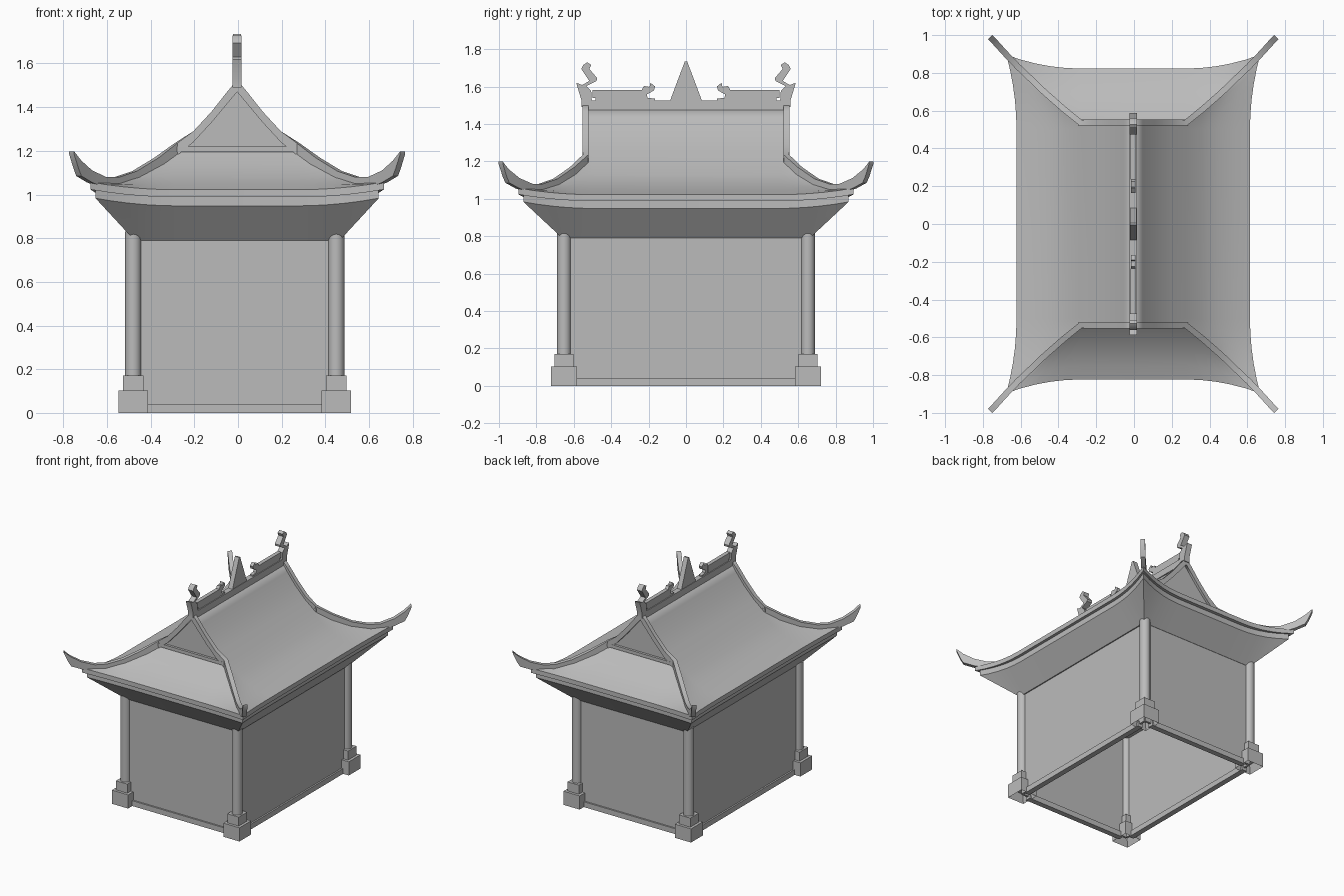
import bpy, bmesh, math
from mathutils import Vector

if "Cube" in bpy.data.objects:
    bpy.data.objects.remove(bpy.data.objects["Cube"])

stone = bpy.data.materials.new("plain_grey")
stone.use_nodes = True
stone.diffuse_color = (0.5, 0.5, 0.5, 1)
stone.node_tree.nodes["Principled BSDF"].inputs["Base Color"].default_value = (0.5, 0.5, 0.5, 1)

BODY_X = -0.015   # centre of the walls and columns
ROOF_X = -0.004   # centre of the roof


def finish(name, bm, loc=(0, 0, 0), mirror=(False, False), angle=35):
    bmesh.ops.remove_doubles(bm, verts=bm.verts, dist=0.0005)
    bmesh.ops.recalc_face_normals(bm, faces=bm.faces)
    mesh = bpy.data.meshes.new(name)
    bm.to_mesh(mesh)
    bm.free()
    mesh.materials.append(stone)
    ob = bpy.data.objects.new(name, mesh)
    bpy.context.collection.objects.link(ob)
    ob.location = loc
    bpy.ops.object.select_all(action='DESELECT')
    ob.select_set(True)
    bpy.context.view_layer.objects.active = ob
    bpy.ops.object.shade_smooth_by_angle(angle=math.radians(angle))
    if any(mirror):
        mod = ob.modifiers.new("mirror", 'MIRROR')
        mod.use_axis = (mirror[0], mirror[1], False)
    return ob


def box(name, size, centre, mirror=(False, False), hollow=0):
    bm = bmesh.new()
    bmesh.ops.create_cube(bm, size=1)
    for v in bm.verts:
        v.co = Vector(a * b + c for a, b, c in zip(v.co, size, centre))
    if hollow:
        bottom = min(bm.faces, key=lambda f: f.calc_center_median().z)
        bmesh.ops.inset_region(bm, faces=[bottom], thickness=hollow)
        bmesh.ops.translate(bm, verts=bottom.verts, vec=(0, 0, size[2] * 0.6))
    return finish(name, bm, (BODY_X, 0, 0), mirror)


def plate(name, outline, thickness, mirror=(False, True)):
    """Outline in y and z, extruded along x."""
    bm = bmesh.new()
    face = bm.faces.new([bm.verts.new((-thickness / 2, y, z)) for y, z in outline])
    new = bmesh.ops.extrude_face_region(bm, geom=[face])["geom"]
    moved = [g for g in new if isinstance(g, bmesh.types.BMVert)]
    bmesh.ops.translate(bm, verts=moved, vec=(thickness, 0, 0))
    return finish(name, bm, (ROOF_X, 0, 0), mirror)


def grid(bm, rows):
    """Join rows of points with quads."""
    vs = [[bm.verts.new(p) for p in r] for r in rows]
    for a, b in zip(vs, vs[1:]):
        for i in range(len(a) - 1):
            bm.faces.new((a[i], a[i + 1], b[i + 1], b[i]))


# Walls, sills and columns
CX, CY = 0.465, 0.652
box("front_and_back_wall", (2 * CX, 0.016, 0.79), (0, CY, 0.415), (False, True))
box("side_wall", (0.016, 2 * CY, 0.79), (CX, 0, 0.415), (True, False))
box("front_and_back_sill", (2 * CX - 0.1, 0.04, 0.04), (0, CY, 0.02), (False, True))
box("side_sill", (0.04, 2 * CY - 0.1, 0.04), (CX, 0, 0.02), (True, False))
box("column_foot", (0.135, 0.14, 0.103), (CX, CY, 0.0515), (True, True), hollow=0.025)
box("column_block", (0.095, 0.1, 0.07), (CX, CY, 0.136), (True, True))
bm = bmesh.new()
bmesh.ops.create_cone(bm, cap_ends=True, segments=20, radius1=0.037, radius2=0.037, depth=0.68)
bmesh.ops.translate(bm, verts=bm.verts, vec=(CX, CY, 0.49))
finish("column", bm, (BODY_X, 0, 0), (True, True))

# Roof curves: upper slope (x, z), then lower slopes meeting along the hip
UPPER = [(0, 1.505), (0.05, 1.435), (0.117, 1.35), (0.2, 1.265)]
SIDE = [(0.28, 1.20), (0.36, 1.13), (0.45, 1.08), (0.54, 1.045), (0.618, 1.022)]
FRONT = [(0.535, 1.20), (0.6, 1.14), (0.68, 1.085), (0.75, 1.05), (0.823, 1.022)]
HIP = [(0.28, 0.535, 1.20), (0.37, 0.61, 1.135), (0.48, 0.71, 1.075),
       (0.58, 0.805, 1.047), (0.672, 0.896, 1.057)]
STEPS = [i / 5 for i in range(6)]


def side_row(m, h):
    return [(m[0], 0, m[1])] + [
        (m[0] + (h[0] - m[0]) * s * s, 0.5 + (h[1] - 0.5) * s, m[1] + (h[2] - m[1]) * s * s)
        for s in STEPS]


def front_row(m, h):
    return [(0, m[0], m[1])] + [
        (0.28 + (h[0] - 0.28) * s, m[0] + (h[1] - m[0]) * s * s, m[1] + (h[2] - m[1]) * s * s)
        for s in STEPS]


# Roof slopes, gable, stepped eave and soffit (one quarter, mirrored)
bm = bmesh.new()
side = [side_row((x, z), (x, 0.535, z)) for x, z in UPPER]
side += [side_row(m, h) for m, h in zip(SIDE, HIP)]
front = [front_row(m, h) for m, h in zip(FRONT, HIP)]
grid(bm, side)
grid(bm, front)
gable = [(x, 0.535, z) for x, z in UPPER + SIDE[:1]] + [(0, 0.535, 1.20)]
bm.faces.new([bm.verts.new(p) for p in gable])
eave = side[-1] + front[-1][::-1][1:]
lip = [(x, y, z - 0.034) for x, y, z in eave]
step = [(x * 0.965, y * 0.97, z) for x, y, z in lip]
lower = [(x, y, z - 0.04) for x, y, z in step]
wall_top = [(min(x, 0.47), min(y, 0.662), 0.79) for x, y, z in lower]
grid(bm, [eave, lip, step, lower, wall_top])
bm.faces.new([bm.verts.new(p) for p in
              ((0, 0, 0.79), (0.47, 0, 0.79), (0.47, 0.662, 0.79), (0, 0.662, 0.79))])
finish("roof", bm, (ROOF_X, 0, 0), (True, True))

# Ribs: down the gable edge, along the hip, and up to a pointed horn
# path entries are x, y, top height, bottom height
RIB = [(0, 0.537, 1.525, 1.47), (0.05, 0.537, 1.465, 1.41), (0.117, 0.537, 1.38, 1.33),
       (0.2, 0.537, 1.29, 1.24), (0.28, 0.537, 1.235, 1.18), (0.37, 0.61, 1.168, 1.11),
       (0.47, 0.698, 1.107, 1.05), (0.55, 0.775, 1.08, 1.03), (0.61, 0.832, 1.08, 1.03),
       (0.675, 0.9, 1.11, 1.055), (0.725, 0.955, 1.155, 1.085), (0.738, 0.97, 1.172, 1.12),
       (0.758, 0.99, 1.198, 1.185)]
bm = bmesh.new()
rows = []
for i, (x, y, top, low) in enumerate(RIB):
    a, b = RIB[max(i - 1, 0)], RIB[min(i + 1, len(RIB) - 1)]
    n = Vector((-(b[1] - a[1]), b[0] - a[0], 0)).normalized() * 0.016
    p = Vector((x, y, 0))
    ring = [p + n + Vector((0, 0, top)), p - n + Vector((0, 0, top)),
            p - n + Vector((0, 0, low)), p + n + Vector((0, 0, low))]
    rows.append(ring + ring[:1])
grid(bm, rows)
bm.faces.new([bm.verts.new(p) for p in rows[-1][:4]])
finish("roof_rib", bm, (ROOF_X, 0, 0), (True, True), angle=30)
band = box("gable_band", (0.58, 0.032, 0.025), (0, 0.537, 1.208), (False, True))
band.location.x = ROOF_X

# Ridge beam and its ornaments
plate("ridge_beam", [(-0.55, 1.475), (0.55, 1.475), (0.55, 1.525), (-0.55, 1.525)], 0.042,
      (False, False))
plate("ridge_spike", [(-0.087, 1.52), (0.087, 1.52), (0.006, 1.735), (-0.006, 1.735)], 0.036,
      (False, False))
plate("ridge_rail", [(0.235, 1.52), (0.485, 1.52), (0.485, 1.54), (0.5, 1.54), (0.5, 1.582),
                     (0.235, 1.582)], 0.03)
plate("ridge_scroll", [(0.25, 1.52), (0.165, 1.52), (0.165, 1.535), (0.205, 1.54), (0.21, 1.558),
                       (0.172, 1.578), (0.165, 1.6), (0.19, 1.62), (0.195, 1.598),
                       (0.225, 1.603), (0.235, 1.585), (0.25, 1.56)], 0.026)
plate("end_finial", [(0.56, 1.49), (0.56, 1.53), (0.587, 1.62), (0.555, 1.608), (0.517, 1.63),
                     (0.56, 1.694), (0.55, 1.715), (0.528, 1.729), (0.507, 1.716),
                     (0.517, 1.694), (0.475, 1.645), (0.478, 1.63), (0.533, 1.603),
                     (0.507, 1.576), (0.501, 1.49)], 0.042)
